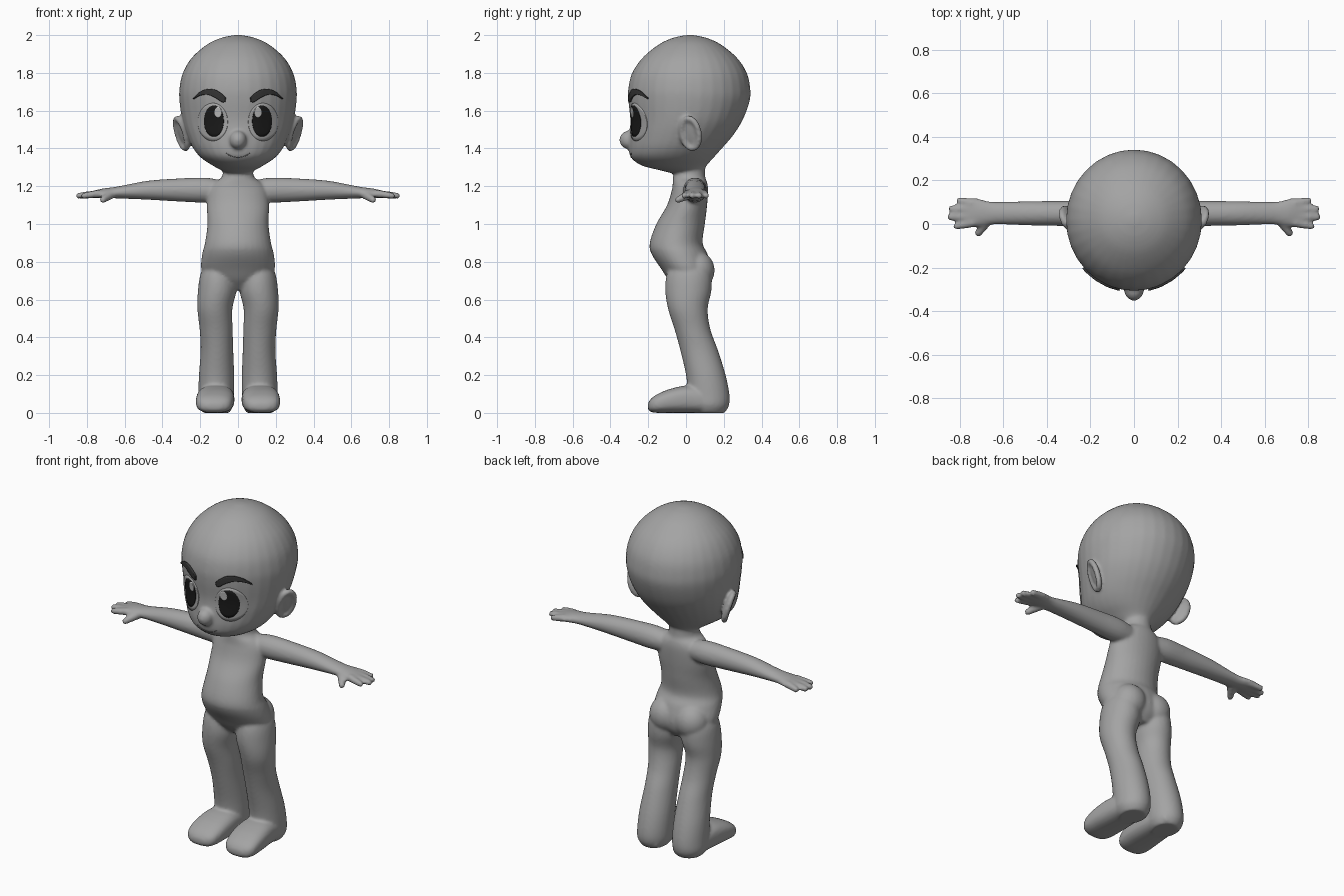
import bpy, bmesh, math
from mathutils import Matrix, Vector
from mathutils.bvhtree import BVHTree

cube = bpy.data.objects.get("Cube")
if cube:
    bpy.data.objects.remove(cube, do_unlink=True)


def material(name, value):
    m = bpy.data.materials.new(name)
    m.use_nodes = True
    color = (value, value, value, 1)
    m.diffuse_color = color
    bsdf = m.node_tree.nodes["Principled BSDF"]
    bsdf.inputs["Base Color"].default_value = color
    bsdf.inputs["Roughness"].default_value = 0.7
    return m


skin = material("skin grey", 0.37)
black = material("pupil black", 0.01)
brow_grey = material("brow dark grey", 0.035)
shine = material("eye shine grey", 0.5)
lip_grey = material("mouth grey", 0.2)


def make_object(name, bm, mat):
    mesh = bpy.data.meshes.new(name)
    bmesh.ops.recalc_face_normals(bm, faces=bm.faces)
    bm.to_mesh(mesh)
    bm.free()
    mesh.materials.append(mat)
    mesh.shade_smooth()
    obj = bpy.data.objects.new(name, mesh)
    bpy.context.collection.objects.link(obj)
    return obj


def spline(rows, steps=5):
    """Smooth curve through rows of numbers."""
    out = []
    for i in range(len(rows) - 1):
        a, b, c, d = (rows[max(0, min(len(rows) - 1, i + k))] for k in (-1, 0, 1, 2))
        for s in range(steps):
            t = s / steps
            out.append([q + t * (r - p) / 2 + t * t * (2 * p - 5 * q + 4 * r - w) / 2
                        + t ** 3 * (3 * q - p - 3 * r + w) / 2
                        for p, q, r, w in zip(a, b, c, d)])
    return out + [list(rows[-1])]


def loft(bm, rows, order, power=1.0, seg=32):
    """Oval sections (position, u0, u1, v0, v1); order maps (position, u, v) to xyz."""
    rings = []
    for t, u0, u1, v0, v1 in spline(rows):
        ring = []
        for k in range(seg):
            a = math.tau * k / seg
            c, s = (math.copysign(abs(f) ** power, f) for f in (math.cos(a), math.sin(a)))
            p = (t, (u0 + u1) / 2 + c * (u1 - u0) / 2, (v0 + v1) / 2 + s * (v1 - v0) / 2)
            ring.append(bm.verts.new([p[n] for n in order]))
        rings.append(ring)
    for r, q in zip(rings, rings[1:]):
        for k in range(seg):
            n = (k + 1) % seg
            bm.faces.new((r[k], r[n], q[n], q[k]))
    bm.faces.new(rings[0])
    bm.faces.new(rings[-1])


def ball(bm, center, radii, turn=Matrix()):
    m = Matrix.Translation(center) @ turn @ Matrix.Diagonal((*radii, 1))
    bmesh.ops.create_uvsphere(bm, u_segments=24, v_segments=14, radius=1, matrix=m)


def finger(bm, start, end, r0, r1):
    a, b = Vector(start), Vector(end)
    for k in range(13):
        ball(bm, a.lerp(b, k / 12), [r0 + (r1 - r0) * k / 12] * 3)


VERTICAL, ALONG_X, ALONG_Y = (1, 2, 0), (0, 1, 2), (1, 0, 2)
bm = bmesh.new()

# Head and nose
head = [(1.27, .06, -.08, .09), (1.285, .09, -.14, .095), (1.31, .135, -.235, .11),
        (1.35, .195, -.29, .145), (1.40, .237, -.303, .19), (1.47, .27, -.30, .25),
        (1.55, .295, -.295, .3), (1.65, .31, -.305, .337), (1.72, .31, -.305, .34),
        (1.80, .292, -.285, .322), (1.88, .245, -.23, .27), (1.95, .165, -.145, .185),
        (1.985, .09, -.07, .11), (2.0, .02, 0, .04)]
loft(bm, [(z, -r, r, f, b) for z, r, f, b in head], VERTICAL)
ball(bm, (0, -.30, 1.445), (.046, .053, .05))

# Torso and neck
torso = [(.65, .08, -.04, .09), (.70, .16, -.09, .125), (.76, .195, -.13, .135),
         (.84, .19, -.182, .115), (.90, .175, -.192, .088), (1.0, .162, -.157, .10),
         (1.10, .165, -.10, .112), (1.18, .155, -.075, .117), (1.22, .125, -.07, .112),
         (1.25, .085, -.068, .102), (1.32, .078, -.05, .10)]
loft(bm, [(z, -r, r, f, b) for z, r, f, b in torso], VERTICAL)
ball(bm, (.085, .06, .755), (.095, .092, .1))

# Leg and foot
loft(bm, [(.80, .04, .16, -.06, .08), (.74, .015, .197, -.1, .13), (.65, .008, .212, -.11, .135),
          (.55, .03, .215, -.095, .115), (.44, .028, .203, -.06, .13),
          (.33, .025, .198, -.03, .17), (.2, .02, .207, 0, .21), (.1, .02, .21, .01, .23),
          (.04, .025, .208, .02, .228), (.0, .045, .185, .045, .205)], VERTICAL)
loft(bm, [(.2, .05, .17, 0, .08), (.13, .03, .2, 0, .12), (.02, .02, .215, 0, .145),
          (-.08, .02, .223, 0, .128), (-.15, .03, .22, 0, .1),
          (-.185, .05, .2, .005, .075), (-.202, .09, .16, .02, .05)], ALONG_Y, .75)

# Arm, palm and fingers
loft(bm, [(.08, -.01, .10, 1.12, 1.23), (.17, -.015, .11, 1.113, 1.245),
          (.3, -.01, .107, 1.118, 1.242), (.47, -.007, .105, 1.128, 1.23),
          (.6, -.002, .102, 1.134, 1.206), (.66, -.003, .103, 1.136, 1.195),
          (.72, -.013, .118, 1.137, 1.187), (.76, -.013, .118, 1.138, 1.177),
          (.785, 0, .108, 1.143, 1.17)], ALONG_X)
for y, tip_x, tip_y in ((.096, .802, .107), (.066, .838, .07), (.034, .842, .032), (.005, .815, -.01)):
    finger(bm, (.74, y, 1.16), (tip_x, tip_y, 1.15), .021, .017)
finger(bm, (.675, .015, 1.155), (.715, -.042, 1.128), .025, .018)

# Ear with a raised rim
turn = Matrix.Rotation(math.radians(-25), 4, 'Z') @ Matrix.Rotation(math.radians(17), 4, 'Y')
ear = Vector((.292, .028, 1.482))
ball(bm, ear, (.018, .055, .09), turn)
for k in range(40):
    a = math.tau * k / 40
    ball(bm, ear + turn @ Vector((.01, .05 * math.cos(a), .083 * math.sin(a))), [.016] * 3)

# Mirror and fuse everything into one smooth skin
body = make_object("body", bm, skin)
mirror = body.modifiers.new("mirror", 'MIRROR')
mirror.use_mirror_merge = False
fuse = body.modifiers.new("fuse", 'REMESH')
fuse.mode = 'VOXEL'
fuse.voxel_size = .009
fuse.use_smooth_shade = True
soften = body.modifiers.new("soften", 'SMOOTH')
soften.factor = .5
soften.iterations = 6
bpy.context.view_layer.update()
surface = BVHTree.FromObject(body, bpy.context.evaluated_depsgraph_get())


def face_plate(name, stations, lift, mat, cross=10):
    """Thin plate that hugs the face; stations are (x, low z, high z)."""
    bm = bmesh.new()
    grid = []
    for x, low, high in stations:
        column = []
        for j in range(cross + 1):
            z = low + (high - low) * j / cross
            hit, normal, _, _ = surface.ray_cast(Vector((x, -1, z)), Vector((0, 1, 0)))
            point = hit + normal * lift if hit else Vector((x, -.25, z))
            column.append(bm.verts.new(point))
        grid.append(column)
    for a, b in zip(grid, grid[1:]):
        for j in range(cross):
            bm.faces.new((a[j], b[j], b[j + 1], a[j + 1]))
    obj = make_object(name, bm, mat)
    plate = obj.modifiers.new("thickness", 'SOLIDIFY')
    plate.thickness = .009
    plate.offset = -1
    obj.modifiers.new("mirror", 'MIRROR').use_mirror_merge = False
    return obj


def oval(x, z, rx, rz, n=24):
    angles = [math.pi * (1 - (k + .15) / (n + .3)) for k in range(n + 1)]
    return [(x + rx * math.cos(a), z - rz * math.sin(a), z + rz * math.sin(a)) for a in angles]


# Eyes
face_plate("eye_whites", oval(.132, 1.54, .078, .1), .004, skin)
face_plate("pupils", oval(.125, 1.545, .051, .083), .007, black)
face_plate("eye_shines", oval(.103, 1.592, .018, .028), .009, shine)

# Eyebrows, thick near the nose and tapered outwards
brow = spline([(.065, 1.658, .012), (.085, 1.668, .021), (.12, 1.69, .02),
               (.16, 1.699, .014), (.2, 1.688, .009), (.23, 1.665, .003)])
face_plate("eyebrows", [(x, z - h, z + h) for x, z, h in brow], .009, brow_grey, 6)

# Smiling mouth line
smile = [(.062 * k / 12, 1.353 + .022 * (k / 12) ** 2) for k in range(13)]
face_plate("mouth", [(x, z - .002, z + .002) for x, z in smile], .002, lip_grey, 2)
